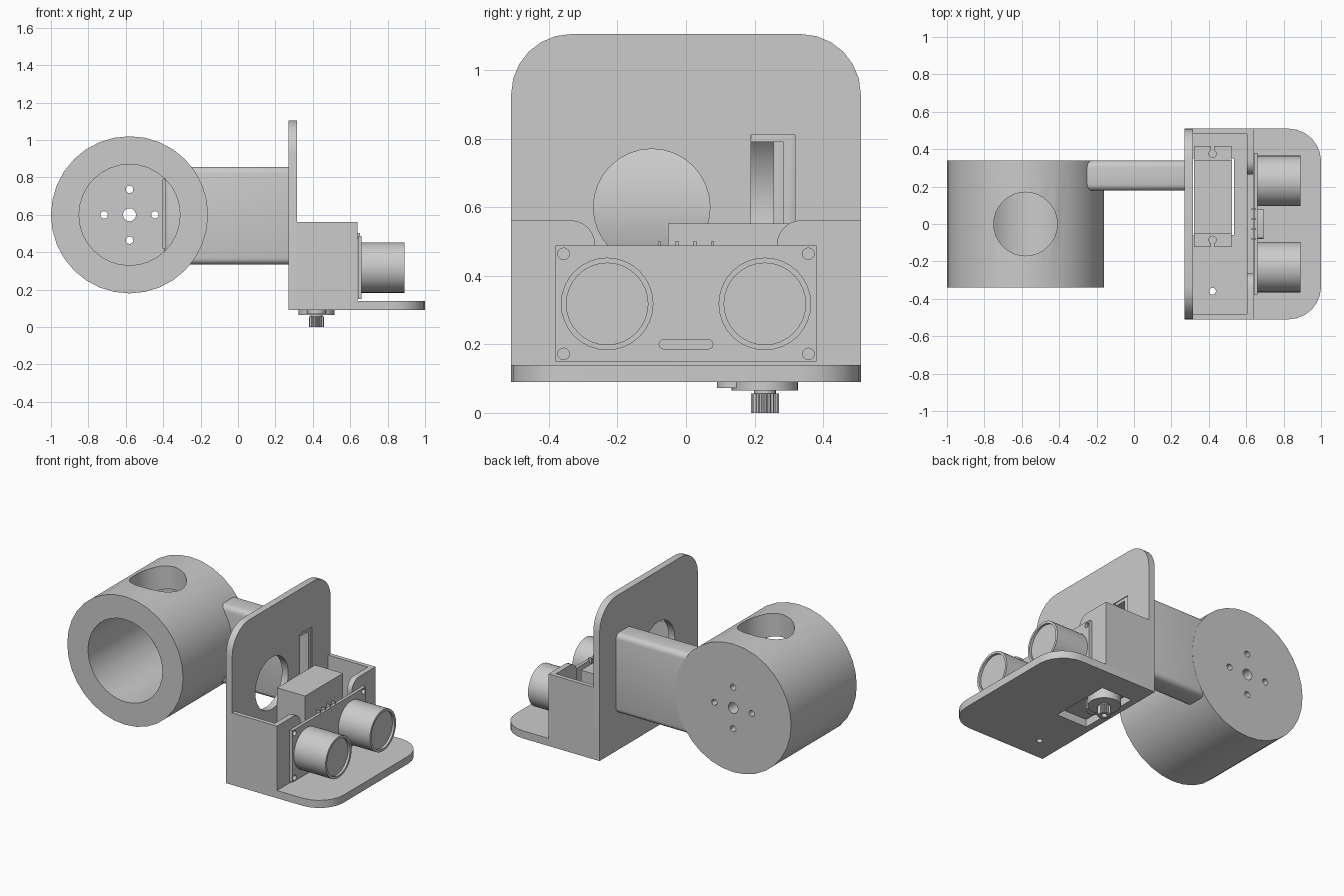
import bpy, bmesh, math
from mathutils import Vector

cube = bpy.data.objects.get("Cube")
if cube:
    bpy.data.objects.remove(cube, do_unlink=True)

grey = bpy.data.materials.new("plain_grey")
grey.use_nodes = True
grey.diffuse_color = (0.6, 0.6, 0.6, 1)
grey.node_tree.nodes["Principled BSDF"].inputs["Base Color"].default_value = (0.6, 0.6, 0.6, 1)

# ---------- helpers ----------
PLACE = {
    "x": lambda a, b, t: (t, a, b),
    "y": lambda a, b, t: (a, t, b),
    "z": lambda a, b, t: (a, b, t),
}


def prism(name, pts, axis, lo, hi, bevel=0):
    """Extrude a 2D outline along an axis."""
    bm = bmesh.new()
    ends = [[bm.verts.new(PLACE[axis](a, b, t)) for a, b in pts] for t in (lo, hi)]
    n = len(pts)
    bm.faces.new(ends[0])
    bm.faces.new(ends[1])
    for i in range(n):
        j = (i + 1) % n
        bm.faces.new((ends[0][i], ends[0][j], ends[1][j], ends[1][i]))
    if bevel:
        bmesh.ops.bevel(bm, geom=bm.edges[:], offset=bevel, segments=4,
                        profile=0.5, affect="EDGES")
    bmesh.ops.recalc_face_normals(bm, faces=bm.faces[:])
    me = bpy.data.meshes.new(name)
    bm.to_mesh(me)
    bm.free()
    me.materials.append(grey)
    ob = bpy.data.objects.new(name, me)
    bpy.context.scene.collection.objects.link(ob)
    return ob


def arc(ca, cb, r, start, end, steps):
    angles = [math.radians(start + (end - start) * i / steps) for i in range(steps + 1)]
    return [(ca + r * math.cos(t), cb + r * math.sin(t)) for t in angles]


def box(name, x, y, z, bevel=0):
    return prism(name, [(x[0], y[0]), (x[1], y[0]), (x[1], y[1]), (x[0], y[1])],
                 "z", z[0], z[1], bevel)


def cyl(name, centre, r, axis, lo, hi, sides=32):
    return prism(name, arc(*centre, r, 0, 360, sides)[:-1], axis, lo, hi)


def combine(ob, others, operation="DIFFERENCE"):
    """Apply booleans one by one and drop the helper objects."""
    for other in others:
        other.hide_render = True
        mod = ob.modifiers.new("bool", "BOOLEAN")
        mod.operation = operation
        mod.solver = "EXACT"
        mod.object = other
        deps = bpy.context.evaluated_depsgraph_get()
        me = bpy.data.meshes.new_from_object(ob.evaluated_get(deps))
        ob.modifiers.clear()
        ob.data = me
        bpy.data.objects.remove(other, do_unlink=True)
    return ob


def tunnel():
    return box("tunnel_cutter", (-0.4, 0.33), (0.19, 0.285), (0.42, 0.79))


# ---------- drum with bore, top hole and rear screw holes ----------
hub = (-0.58, 0.6)
drum = cyl("drum", hub, 0.42, "y", -0.34, 0.34)
cuts = [cyl("bore", hub, 0.27, "y", -0.4, 0.255),
        cyl("top_hole", (hub[0], 0), 0.17, "z", 0.6, 1.2),
        cyl("axle_hole", hub, 0.035, "y", 0.2, 0.4, 16)]
for i in range(4):
    a = i * math.pi / 2
    spot = (hub[0] + 0.136 * math.cos(a), hub[1] + 0.136 * math.sin(a))
    cuts.append(cyl("screw_hole", spot, 0.02, "y", 0.2, 0.4, 12))
combine(drum, cuts + [tunnel()])

# ---------- hollow arm joining drum and bracket ----------
arm = box("arm", (-0.395, 0.31), (0.178, 0.339), (0.335, 0.857), 0.034)
combine(arm, [tunnel()])

# ---------- bracket: back plate, base plate and open box ----------
R = 0.175
back = prism("back_plate",
             [(-0.51, 0.09), (0.51, 0.09)] + arc(0.51 - R, 1.105 - R, R, 0, 90, 6)
             + arc(R - 0.51, 1.105 - R, R, 90, 180, 6), "x", 0.27, 0.315)
combine(back, [cyl("cable_hole", (-0.1, 0.6), 0.17, "x", 0.2, 0.4),
               box("slot", (0.2, 0.4), (0.19, 0.318), (0.42, 0.81))])

base = prism("base_plate",
             [(0.315, -0.51)] + arc(1 - R, R - 0.51, R, -90, 0, 6)
             + arc(1 - R, 0.51 - R, R, 0, 90, 6) + [(0.315, 0.51)], "z", 0.09, 0.14)
combine(base, [box("servo_opening", (0.2, 0.535), (-0.06, 0.35), (0, 0.2)),
               cyl("base_hole", (0.42, -0.36), 0.018, "z", 0, 0.2, 16)])

for side, lo, hi in (("left", 0.482, 0.51), ("right", -0.51, -0.482)):
    box(side + "_wall", (0.315, 0.64), (lo, hi), (0.14, 0.562))

# front wall with a rounded central opening
half = arc(0.337, 0.49, 0.072, 180, 90, 6)
outline = [(-0.482, 0.14), (0.482, 0.14), (0.482, 0.562)] + half[::-1] \
    + [(0.265, 0.2), (-0.265, 0.2)] + [(-a, b) for a, b in half] + [(-0.482, 0.562)]
prism("front_wall", outline, "x", 0.605, 0.64)

# ---------- distance sensor ----------
board = box("sensor_board", (0.641, 0.661), (-0.38, 0.38), (0.15, 0.488))
combine(board, [cyl("mount_hole", (y, z), 0.017, "x", 0.6, 0.7, 16)
                for y in (-0.357, 0.357) for z in (0.172, 0.464)])
for side, y in (("left", 0.23), ("right", -0.23)):
    eye = cyl(side + "_sensor_tube", (y, 0.318), 0.135, "x", 0.66, 0.89)
    combine(eye, [cyl("recess", (y, 0.318), 0.119, "x", 0.875, 0.95)])
prism("crystal", arc(0.065, 0.2, 0.015, -90, 90, 6) + arc(-0.065, 0.2, 0.015, 90, 270, 6),
      "x", 0.66, 0.692)
for i in range(4):
    y = -0.078 + 0.052 * i
    box("header_pin", (0.627, 0.652), (y - 0.004, y + 0.004), (0.47, 0.502))

# ---------- servo standing on its output shaft ----------
box("servo_body", (0.32, 0.523), (-0.052, 0.34), (0.135, 0.553))
tabs = box("servo_tabs", (0.322, 0.521), (-0.122, 0.418), (0.24, 0.28))
tab_cuts = []
for y, out in ((0.375, 0.43), (-0.085, -0.13)):
    tab_cuts += [cyl("tab_hole", (0.42, y), 0.02, "z", 0.2, 0.3, 16),
                 box("tab_slit", (0.412, 0.428), sorted((y, out)), (0.2, 0.3))]
combine(tabs, tab_cuts)
cyl("gear_cover", (0.42, 0.23), 0.097, "z", 0.065, 0.14)
cyl("gear_bump", (0.42, 0.14), 0.05, "z", 0.072, 0.14, 24)
cyl("shaft_collar", (0.42, 0.23), 0.032, "z", 0.05, 0.07, 24)

# splined output shaft with a screw hole
spline = []
for i in range(48):
    a = i * math.tau / 48
    r = 0.041 if i % 2 else 0.037
    spline.append((0.42 + r * math.cos(a), 0.23 + r * math.sin(a)))
shaft = prism("output_shaft", spline, "z", 0, 0.056)
combine(shaft, [cyl("shaft_hole", (0.42, 0.23), 0.018, "z", -0.1, 0.04, 16)])

# ---------- shading ----------
bpy.ops.object.select_all(action="DESELECT")
for ob in bpy.context.scene.objects:
    if ob.type == "MESH":
        ob.select_set(True)
        bpy.context.view_layer.objects.active = ob
bpy.ops.object.shade_smooth_by_angle(angle=math.radians(30))
